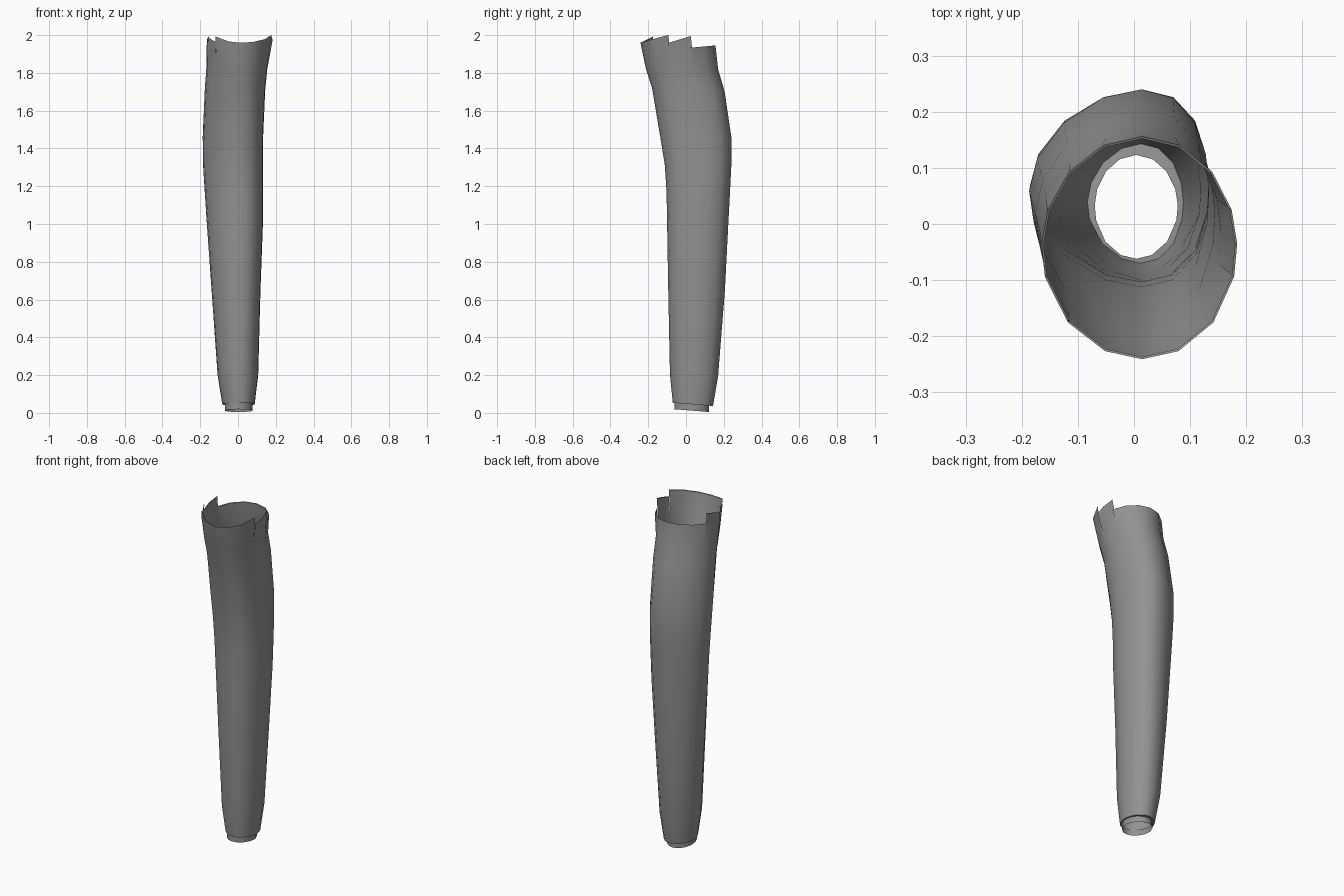
import bpy, bmesh, math

if "Cube" in bpy.data.objects:
    bpy.data.objects.remove(bpy.data.objects["Cube"])

# Column angles measured from the front (-y), mirrored to both sides: 16 sides
half = [0, 22, 48, 75, 92, 110, 133, 157, 180]
angles = half + [360 - a for a in reversed(half[1:-1])]
N = len(angles)

# Cross-sections: z, x min, x max, y min, y max, sideways lean of the seams, tilt
sections = [
    (0.045, -0.083, 0.088, -0.070, 0.143, 0.01, -0.08),
    (0.20, -0.108, 0.107, -0.085, 0.170, 0.01, -0.04),
    (0.65, -0.140, 0.119, -0.094, 0.206, 0.02, 0.0),
    (1.00, -0.165, 0.132, -0.100, 0.224, 0.03, 0.0),
    (1.17, -0.176, 0.133, -0.103, 0.233, 0.035, 0.0),
    (1.31, -0.185, 0.133, -0.112, 0.240, 0.04, 0.0),
    (1.46, -0.187, 0.133, -0.136, 0.240, 0.04, 0.0),
    (1.71, -0.176, 0.144, -0.180, 0.205, 0.03, -0.06),
    (1.82, -0.168, 0.155, -0.212, 0.170, 0.02, 0.0),
]
top = (1.95, -0.165, 0.184, -0.241, 0.156, 0.005, 0.0)
cuff = (0.012, -0.070, 0.078, -0.062, 0.123, 0.0, -0.08)

cloth = bpy.data.materials.new("dark_grey_cloth")
cloth.diffuse_color = (0.29, 0.29, 0.29, 1)
cloth.use_nodes = True
cloth.node_tree.nodes["Principled BSDF"].inputs["Base Color"].default_value = cloth.diffuse_color


def point(sec, i, inset=0.0, z=None):
    zc, x0, x1, y0, y1, lean, tilt = sec
    a = math.radians(angles[i % N])
    cx, cy = (x0 + x1) / 2, (y0 + y1) / 2
    x = cx + ((x1 - x0) / 2 - inset) * math.sin(a) + lean * math.cos(a) ** 2
    y = cy - ((y1 - y0) / 2 - inset) * math.cos(a)
    return (x, y, zc + tilt * (y - cy) if z is None else z)


def rim_height(face, y):
    """Stepped edge: high front panel, middle tab, low back panel."""
    left = face >= N // 2
    k = min(face, N - 1 - face)
    if k <= (1 if left else 2):
        return 1.96 + (0.5 if left else 0.28) * (y + 0.24)
    if k == 2:
        return 1.965 + 0.30 * (y + 0.17)
    if k <= 4:
        return 1.96 + 0.30 * (y + 0.09)
    return 1.934 + 0.09 * (y - 0.03)


def ring(bm, sec, inset=0.0, dz=0.0):
    pts = [point(sec, i, inset) for i in range(N)]
    return [bm.verts.new((x, y, z + dz)) for x, y, z in pts]


def bridge(bm, lower, upper):
    for i in range(N):
        j = (i + 1) % N
        bm.faces.new((lower[i], lower[j], upper[j], upper[i]))


def finish(bm, name):
    bmesh.ops.remove_doubles(bm, verts=bm.verts, dist=0.0004)
    me = bpy.data.meshes.new(name)
    bm.to_mesh(me)
    bm.free()
    me.materials.append(cloth)
    ob = bpy.data.objects.new(name, me)
    bpy.context.collection.objects.link(ob)
    bpy.ops.object.select_all(action='DESELECT')
    ob.select_set(True)
    bpy.context.view_layer.objects.active = ob
    bpy.ops.object.shade_smooth_by_angle(angle=math.radians(45))
    return ob


# Sleeve body with stepped upper edge
bm = bmesh.new()
rings = [ring(bm, s) for s in sections]
for lo, up in zip(rings, rings[1:]):
    bridge(bm, lo, up)
for i in range(N):
    j = (i + 1) % N
    p, q = point(top, i), point(top, j)
    zp, zq = rim_height(i, p[1]), rim_height(i, q[1])
    a, b = bm.verts.new((p[0], p[1], zp)), bm.verts.new((q[0], q[1], zq))
    bm.faces.new((rings[-1][i], rings[-1][j], b, a))
    # Thin turned-in lip along the edge
    c = bm.verts.new(point(top, i, 0.004, zp - 0.002))
    d = bm.verts.new(point(top, j, 0.004, zq - 0.002))
    bm.faces.new((a, b, d, c))
finish(bm, "sleeve")

# Inner cuff at the lower end, joined to the hem by a narrow fold
bm = bmesh.new()
hem = ring(bm, sections[0])
fold = ring(bm, cuff, 0.0, 0.035)
end = ring(bm, cuff)
bridge(bm, fold, hem)
bridge(bm, end, fold)
finish(bm, "cuff")
